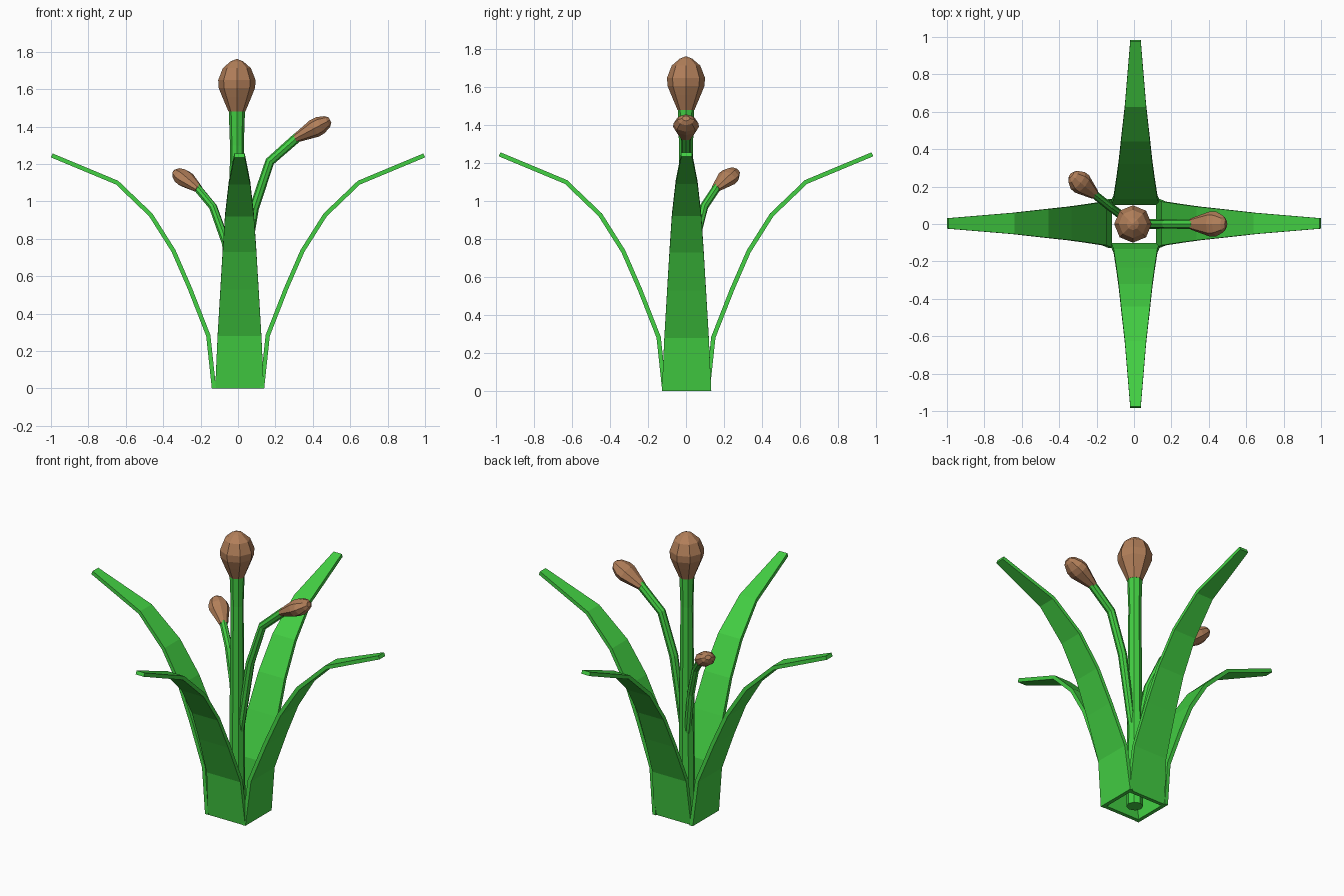
import bpy, bmesh, math
from mathutils import Vector

if "Cube" in bpy.data.objects:
    bpy.data.objects.remove(bpy.data.objects["Cube"])


def material(name, rgb):
    m = bpy.data.materials.new(name)
    m.diffuse_color = (*rgb, 1)
    m.use_nodes = True
    m.node_tree.nodes["Principled BSDF"].inputs["Base Color"].default_value = m.diffuse_color
    return m


GREEN = material("leaf green", (0.055, 0.62, 0.055))
BROWN = material("bud brown", (0.44, 0.21, 0.10))


def finish(name, bm, mat):
    bmesh.ops.recalc_face_normals(bm, faces=bm.faces)
    me = bpy.data.meshes.new(name)
    bm.to_mesh(me)
    bm.free()
    me.materials.append(mat)
    ob = bpy.data.objects.new(name, me)
    bpy.context.collection.objects.link(ob)


def loft(name, rings, mat):
    """Skin a list of closed rings and cap both ends."""
    bm = bmesh.new()
    vs = [[bm.verts.new(p) for p in r] for r in rings]
    n = len(vs[0])
    for a, b in zip(vs, vs[1:]):
        for i in range(n):
            j = (i + 1) % n
            bm.faces.new((a[i], a[j], b[j], b[i]))
    bm.faces.new(vs[0])
    bm.faces.new(vs[-1])
    finish(name, bm, mat)


def ring(c, axis, r_side, r_up, n=8):
    """Ellipse of n points around c, square to axis."""
    axis = Vector(axis).normalized()
    ref = Vector((0, 0, 1)) if abs(axis.z) < 0.999 else Vector((0, 1, 0))
    side = axis.cross(ref).normalized()
    up = side.cross(axis)
    return [Vector(c) + side * r_side * math.cos(2 * math.pi * i / n)
            + up * r_up * math.sin(2 * math.pi * i / n) for i in range(n)]


def tube(name, path, radii):
    pts = [Vector(p) for p in path]
    rings = []
    for i, p in enumerate(pts):
        d_in = (p - pts[max(i - 1, 0)]).normalized()
        d_out = (pts[min(i + 1, len(pts) - 1)] - p).normalized()
        rings.append(ring(p, d_in + d_out, radii[i], radii[i]))
    loft(name, rings, GREEN)


def bud(name, base, tip, r_side, r_up, profile):
    base, tip = Vector(base), Vector(tip)
    loft(name, [ring(base.lerp(tip, t), tip - base, r_side * k, r_up * k)
                for t, k in profile], BROWN)


# Leaves: outward-curving tapered blades (distance, height, half width)
BLADE = [(0.14, 0, 0.13), (0.17, 0.28, 0.117), (0.268, 0.53, 0.102),
         (0.355, 0.73, 0.09), (0.475, 0.92, 0.077), (0.652, 1.09, 0.057),
         (1.0, 1.235, 0.028)]
THICK = 0.023


def leaf(name, out, side, shift, offset):
    out, side = Vector(out), Vector(side)
    rings = []
    for i, (d, z, w) in enumerate(BLADE):
        a, b = BLADE[max(i - 1, 0)], BLADE[min(i + 1, len(BLADE) - 1)]
        t = Vector((b[0] - a[0], b[1] - a[1])).normalized()
        nd, nz = (-1, 0) if i == 0 else (-t.y, t.x)
        o = out * (d + shift) + Vector((0, 0, z)) + Vector(offset)
        inner = o + (out * nd + Vector((0, 0, nz))) * THICK
        rings.append([o - side * w, o + side * w, inner + side * w, inner - side * w])
    loft(name, rings, GREEN)


leaf("right_leaf", (1, 0, 0), (0, 1, 0), 0, (0, 0.003, 0))
leaf("left_leaf", (-1, 0, 0), (0, 1, 0), 0, (0, 0.003, 0))
leaf("back_leaf", (0, 1, 0), (1, 0, 0), -0.015, (0.008, 0, 0))
leaf("front_leaf", (0, -1, 0), (1, 0, 0), -0.015, (0.008, 0, 0))

# Main stem and large bud
X = -0.006
tube("main_stem", [(X, 0, 0), (X, 0, 0.7), (X, 0, 1.3), (X, 0, 1.5)],
     [0.048, 0.043, 0.037, 0.044])
bud("large_bud", (X, 0, 1.48), (X, 0, 1.76), 0.1, 0.1,
    [(0, 0.45), (0.28, 0.78), (0.45, 0.97), (0.6, 1), (0.83, 0.75), (0.96, 0.33), (1, 0.05)])

# Side stems with small flattened buds
SMALL = [(0, 0.45), (0.3, 0.75), (0.55, 1), (0.72, 0.97), (0.92, 0.65), (1, 0.3)]
tube("right_stem", [(0, 0, 0.42), (0.085, 0, 0.96), (0.17, 0, 1.213), (0.32, 0, 1.345)],
     [0.022, 0.026, 0.025, 0.026])
bud("right_bud", (0.305, 0, 1.335), (0.492, 0, 1.435), 0.068, 0.05, SMALL)
tube("left_stem", [(0, 0, 0.38), (-0.065, 0.045, 0.78), (-0.133, 0.095, 0.97),
                   (-0.22, 0.165, 1.075)], [0.02, 0.023, 0.022, 0.022])
bud("left_bud", (-0.21, 0.157, 1.065), (-0.336, 0.262, 1.16), 0.06, 0.045, SMALL)
